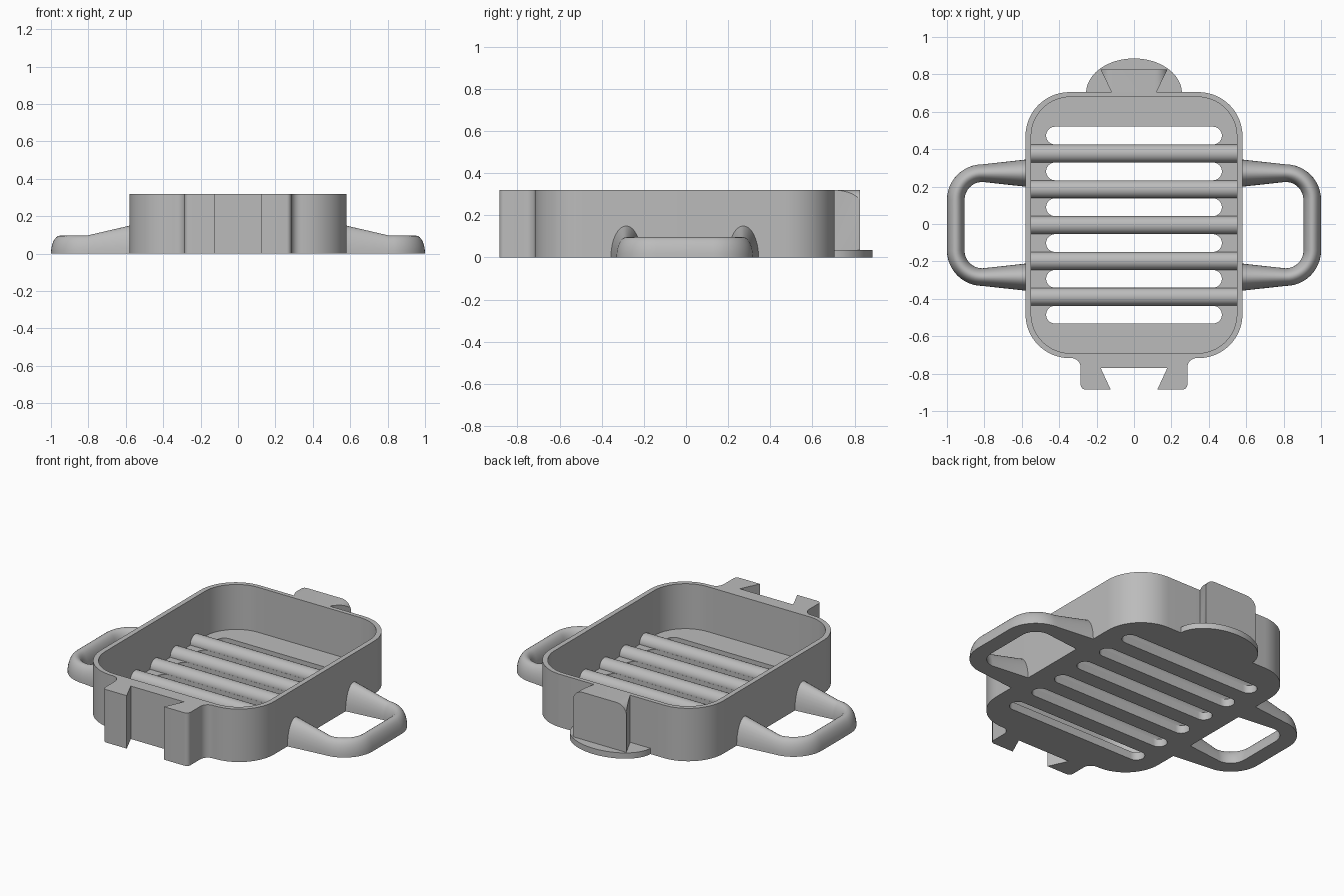
import bpy, bmesh, math
from mathutils import Matrix

cube = bpy.data.objects.get("Cube")
if cube:
    bpy.data.objects.remove(cube, do_unlink=True)

CY = -0.006          # y centre of the tray
HX, HY = 0.58, 0.711  # tray half sizes
H = 0.32             # tray height
FLOOR = 0.048
STEP = 0.1915        # rod spacing

grey = bpy.data.materials.new("plain grey")
grey.use_nodes = True
grey.diffuse_color = (0.5, 0.5, 0.5, 1)
grey.node_tree.nodes["Principled BSDF"].inputs["Base Color"].default_value = (0.5, 0.5, 0.5, 1)


def make(name, bm):
    bmesh.ops.recalc_face_normals(bm, faces=bm.faces[:])
    me = bpy.data.meshes.new(name)
    bm.to_mesh(me)
    bm.free()
    me.materials.append(grey)
    ob = bpy.data.objects.new(name, me)
    bpy.context.collection.objects.link(ob)
    return ob


def arc(cx, cy, r, a0, a1, n=12, ry=None):
    ry = r if ry is None else ry
    out = []
    for i in range(n + 1):
        a = math.radians(a0 + (a1 - a0) * i / n)
        out.append((cx + r * math.cos(a), cy + ry * math.sin(a)))
    return out


def mirrored(half):
    return half + [(-x, y) for x, y in reversed(half)]


def prism(name, pts, lo, hi, axis="z"):
    """Extrude an outline along z, or an x-z outline along y."""
    bm = bmesh.new()
    place = (lambda p, t: (p[0], p[1], t)) if axis == "z" else (lambda p, t: (p[0], t, p[1]))
    a = [bm.verts.new(place(p, lo)) for p in pts]
    b = [bm.verts.new(place(p, hi)) for p in pts]
    bm.faces.new(a)
    bm.faces.new(b)
    n = len(pts)
    for i in range(n):
        j = (i + 1) % n
        bm.faces.new((a[i], a[j], b[j], b[i]))
    return make(name, bm)


def boolean(ob, cutter, op):
    cutter.hide_render = True
    mod = ob.modifiers.new("cut", "BOOLEAN")
    mod.operation, mod.solver, mod.object = op, "EXACT", cutter
    dg = bpy.context.evaluated_depsgraph_get()
    me = bpy.data.meshes.new_from_object(ob.evaluated_get(dg))
    ob.modifiers.clear()
    ob.data = me
    bpy.data.objects.remove(cutter, do_unlink=True)


def smooth(ob):
    bpy.ops.object.select_all(action="DESELECT")
    ob.select_set(True)
    bpy.context.view_layer.objects.active = ob
    bpy.ops.object.shade_smooth_by_angle(angle=math.radians(30))


# Tray with the dovetail socket at the front
R = 0.235
y0, y1 = CY - HY, CY + HY
half = [(0.178, -0.77), (0.125, -0.885)]
half += arc(0.26, -0.86, 0.025, -90, 0, 6)
half += arc(0.335, y0 - 0.05, 0.05, 180, 90, 8)
half += arc(HX - R, y0 + R, R, -90, 0, 16)
half += arc(HX - R, y1 - R, R, 0, 90, 16)
tray = prism("tray", mirrored(half), 0, H)

# Hollow out the inside
r = 0.21
ix, iy = 0.55, HY - 0.026
inner = arc(ix - r, CY - iy + r, r, -90, 0, 16) + arc(ix - r, CY + iy - r, r, 0, 90, 16)
boolean(tray, prism("cavity_cutter", mirrored(inner), FLOOR, 0.5), "DIFFERENCE")

# Drain slots
for i in range(6):
    y = CY + (i - 2.5) * STEP
    slot = mirrored(arc(0.47 - 0.0475, y, 0.0475, -90, 90, 14))
    boolean(tray, prism("slot_cutter", slot, -0.1, 0.2), "DIFFERENCE")
smooth(tray)

# Rods across the floor
for i in range(5):
    bm = bmesh.new()
    bmesh.ops.create_cone(bm, cap_ends=True, segments=32, radius1=0.0478,
                          radius2=0.0478, depth=1.12)
    bmesh.ops.rotate(bm, verts=bm.verts[:], matrix=Matrix.Rotation(math.pi / 2, 3, "Y"))
    bmesh.ops.translate(bm, verts=bm.verts[:], vec=(0, CY + (i - 2) * STEP, 0.05))
    smooth(make(f"rod_{i + 1}", bm))

# Dovetail tongue at the back, with rounded upper corners
tongue = prism("tongue", mirrored([(0.118, y1 - 0.012), (0.12, y1), (0.178, 0.825)]), 0.02, H)
section = mirrored([(0.18, 0.0)] + arc(0.115, 0.255, 0.065, 0, 90, 10))
boolean(tongue, prism("tongue_cutter", section, 0.6, 0.9, "y"), "INTERSECT")
smooth(tongue)

# Thin rounded foot below the tongue
foot = prism("foot", arc(0, y1 - 0.005, 0.256, 0, 180, 40, ry=0.185), 0, 0.035)
smooth(foot)

# Side handles: half-round section swept round a loop, thicker at the tray
for side, name in ((1, "left_handle"), (-1, "right_handle")):
    rc, yc = 0.143, 0.135
    path = [(0.565, 0.278, 1, 0, 0.074, 0.153)]
    for i in range(13):
        a = math.radians(90 - 90 * i / 12)
        path.append((0.81 + rc * math.cos(a), yc + rc * math.sin(a),
                     math.sin(a), -math.cos(a), 0.047, 0.096))
    path += [(x, -y, -tx, ty, w, h) for x, y, tx, ty, w, h in reversed(path)]
    bm = bmesh.new()
    rings = []
    for x, y, tx, ty, w, h in path:
        ring = []
        for u, v in arc(0, 0, w, 0, 180, 16, ry=h):
            ring.append(bm.verts.new((side * (x - ty * u), CY + y + tx * u, max(v, 0))))
        rings.append(ring)
    for a, b in zip(rings, rings[1:]):
        for i in range(len(a)):
            j = (i + 1) % len(a)
            bm.faces.new((a[i], a[j], b[j], b[i]))
    bm.faces.new(rings[0])
    bm.faces.new(rings[-1])
    smooth(make(name, bm))
